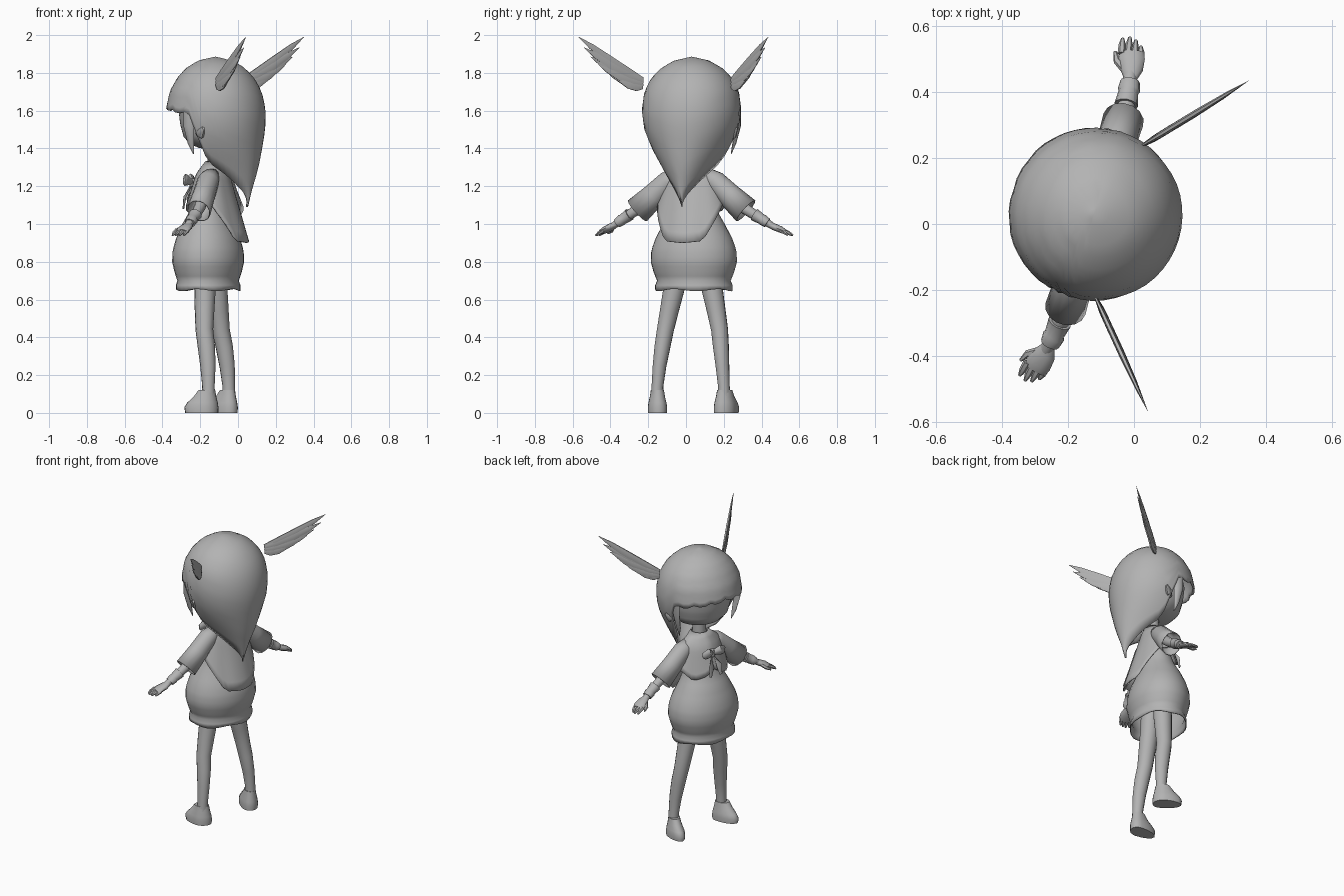
import bpy, bmesh, math
from mathutils import Vector, Matrix

cube = bpy.data.objects.get("Cube")
if cube:
    bpy.data.objects.remove(cube, do_unlink=True)

grey = bpy.data.materials.new("plain grey")
grey.use_nodes = True
tone = (0.45, 0.45, 0.45, 1)
grey.diffuse_color = tone
grey.node_tree.nodes["Principled BSDF"].inputs["Base Color"].default_value = tone

# The figure is made facing -y, then turned to its final heading
PLACE = Matrix.Translation((-0.12, 0.03, 0)) @ Matrix.Rotation(math.radians(-107), 4, 'Z')


def interp(keys, v):
    if v <= keys[0][0]:
        return keys[0][1]
    for (a, p), (b, q) in zip(keys, keys[1:]):
        if v <= b:
            return p + (q - p) * (v - a) / (b - a)
    return keys[-1][1]


def finish(name, bm, thick=0, angle=50):
    bmesh.ops.remove_doubles(bm, verts=bm.verts, dist=0.0005)
    bm.transform(PLACE)
    bmesh.ops.recalc_face_normals(bm, faces=bm.faces)
    me = bpy.data.meshes.new(name)
    bm.to_mesh(me)
    bm.free()
    me.materials.append(grey)
    ob = bpy.data.objects.new(name, me)
    bpy.context.collection.objects.link(ob)
    if thick:
        mod = ob.modifiers.new("thickness", 'SOLIDIFY')
        mod.thickness = thick
        mod.offset = 0
    bpy.ops.object.select_all(action='DESELECT')
    ob.select_set(True)
    bpy.context.view_layer.objects.active = ob
    bpy.ops.object.shade_smooth_by_angle(angle=math.radians(angle))
    return ob


def skin(bm, rings, cap=False):
    for a, b in zip(rings, rings[1:]):
        for i in range(len(a)):
            j = (i + 1) % len(a)
            bm.faces.new((a[i], a[j], b[j], b[i]))
    if cap:
        bm.faces.new(rings[0])
        bm.faces.new(rings[-1])


def sheet(name, shape, cols, rows, thick=0):
    """Closed band of columns; shape(angle from front, 0..1 downwards)."""
    bm = bmesh.new()
    rings = [[bm.verts.new(shape(2 * math.pi * c / cols, r / rows)) for c in range(cols)]
             for r in range(rows + 1)]
    skin(bm, rings)
    return finish(name, bm, thick)


def tube(name, pts, s=1, n=10, cap=True, thick=0):
    """Loft of ellipses along points (x, y, z, horizontal radius, other radius)."""
    bm = bmesh.new()
    rings = []
    path = [Vector((p[0] * s, p[1], p[2])) for p in pts]
    for k, p in enumerate(pts):
        d = (path[min(k + 1, len(pts) - 1)] - path[max(k - 1, 0)]).normalized()
        u = d.cross(Vector((0, 1, 0) if abs(d.z) > 0.9 else (0, 0, 1))).normalized()
        w = d.cross(u)
        rings.append([bm.verts.new(path[k] + u * p[3] * math.cos(t) + w * p[4] * math.sin(t))
                      for t in (2 * math.pi * i / n for i in range(n))])
    skin(bm, rings, cap)
    return finish(name, bm, thick)


def oval(wide, front, back, a, z):
    depth = front if math.cos(a) > 0 else back
    return (wide * math.sin(a), -depth * math.cos(a), z)


# Long hair: rounded cap, short fringe, back falling to a point
HAIR_W = [(1.09, .01), (1.2, .08), (1.3, .14), (1.4, .2), (1.5, .243), (1.6, .258),
          (1.7, .245), (1.77, .21), (1.82, .16), (1.86, .09), (1.88, 0)]
HAIR_B = [(1.09, .175), (1.2, .2), (1.3, .23), (1.5, .26), (1.6, .262),
          (1.7, .24), (1.77, .2), (1.82, .155), (1.86, .09), (1.88, 0)]
HAIR_END = [(0, 1.62), (45, 1.6), (75, 1.58), (85, 1.45), (92, 1.33), (135, 1.2), (180, 1.09)]


def hair_shape(a, t):
    deg = math.degrees(min(a, 2 * math.pi - a))
    end = interp(HAIR_END, deg) + (0.008 * math.cos(deg * 0.28) if deg < 75 else 0)
    z = 1.88 - (1.88 - end) * t ** 1.6
    return oval(interp(HAIR_W, z), interp(HAIR_B, z) * 0.98, interp(HAIR_B, z), a, z)


sheet("hair", hair_shape, 48, 16, 0.012)

# Head and neck
HEAD = [(0, 0), (.03, .07), (.08, .135), (.2, .18), (.38, .2), (.6, .21), (.85, .19), (1, .1)]
sheet("head", lambda a, t: oval(interp(HEAD, t), interp(HEAD, t) * .93, interp(HEAD, t) * .93,
                                a, 1.385 + 0.38 * t), 28, 20)
tube("neck", [(0, 0, 1.25, .045, .045), (0, 0, 1.42, .04, .04)])

# Bell-shaped dress with a flared hem
DRESS = [(.65, .205), (.66, .212), (.7, .195), (.74, .212), (.8, .229), (.86, .226),
         (.92, .205), (.99, .168), (1.06, .13), (1.14, .108), (1.24, .1), (1.3, .05)]


def dress_shape(a, t):
    z = 1.3 - 0.65 * t
    r = interp(DRESS, z)
    x, y, _ = oval(r, r * 0.8, r * 0.8, a, z)
    return (x, y - 0.04 * min(1, (1.3 - z) / 0.3), z + 0.006 * math.sin(5 * a) * (t > .99))


sheet("dress", dress_shape, 32, 26, 0.006)

# Short cape jacket: wavy chest hem, long tail behind
CAPE_END = [(0, 1.12), (20, 1.08), (45, 1.06), (75, 1.12), (100, 1.1), (125, 1.0), (145, .91), (180, .9)]


def cape_shape(a, t):
    deg = math.degrees(min(a, 2 * math.pi - a))
    z = 1.33 + (interp(CAPE_END, deg) - 1.33) * t
    return oval(interp([(0, .05), (.25, .125), (1, .18)], t),
                interp([(0, .05), (.3, .1), (1, .15)], t),
                interp([(0, .05), (.3, .085), (1, .175)], t), a, z)


sheet("cape_jacket", cape_shape, 36, 8, 0.008)
tube("bow_knot", [(0, -.125, 1.2, .018, .018), (0, -.125, 1.24, .018, .018)])

WING_TIPS = [(.375, 1.99), (.345, 1.935), (.305, 1.885), (.26, 1.845), (.215, 1.81), (.16, 1.78)]

for side, s in (("left", 1), ("right", -1)):
    # Hanging lock, ear and bow loop
    tube(side + "_side_lock", [(.235, -.07, 1.62, .012, .035), (.235, -.075, 1.52, .012, .03),
                               (.215, -.07, 1.43, .01, .018), (.2, -.06, 1.37, .002, .002)], s, 8)
    tube(side + "_ear", [(.19, -.02, 1.48, .03, .03), (.225, -.01, 1.49, .025, .04),
                         (.25, .01, 1.51, .006, .015)], s, 8)
    tube(side + "_bow_loop", [(0, -.125, 1.22, .012, .012), (.045, -.15, 1.235, .018, .032),
                              (.075, -.145, 1.225, .012, .026), (.085, -.14, 1.22, .003, .01)], s, 8)
    tube(side + "_bow_tail", [(.005, -.13, 1.21, .01, .006), (.03, -.16, 1.14, .02, .005),
                              (.04, -.165, 1.08, .01, .003)], s, 8)

    # Flared sleeve, arm and wrist bands
    tube(side + "_sleeve", [(.06, 0, 1.27, .04, .035), (.13, 0, 1.225, .055, .055),
                            (.21, 0, 1.15, .056, .062), (.3, 0, 1.07, .06, .072)], s, 14, False, .006)
    tube(side + "_arm", [(.15, 0, 1.19, .03, .03), (.28, 0, 1.09, .03, .03),
                         (.36, -.005, 1.04, .026, .026), (.44, -.02, .99, .02, .018)], s, 12)
    tube(side + "_wrist_band", [(.345, -.005, 1.05, .036, .034), (.385, -.01, 1.025, .03, .028),
                                (.39, -.01, 1.022, .034, .03), (.415, -.014, 1.005, .03, .026)], s, 12)

    # Hand with four fingers and a thumb
    tube(side + "_palm", [(.42, -.015, 1.0, .018, .016), (.45, -.02, .985, .034, .019),
                          (.485, -.03, .97, .04, .018), (.505, -.035, .96, .034, .013)], s, 10)
    for i in range(4):
        y = -.064 + .02 * i
        reach = (.045, .055, .052, .038)[i]
        tube(f"{side}_finger_{i + 1}", [(.49, y, .966, .012, .012),
                                        (.49 + reach * .6, y - .006, .953, .011, .01),
                                        (.49 + reach, y - .01, .94, .005, .005)], s, 6)
    tube(side + "_thumb", [(.445, -.035, .985, .014, .012), (.465, -.07, .965, .012, .011),
                           (.49, -.085, .95, .005, .005)], s, 6)

    # Leg and rounded shoe
    tube(side + "_leg", [(.09, -.03, .82, .06, .06), (.105, -.025, .66, .057, .057),
                         (.13, -.02, .54, .05, .052), (.15, -.015, .44, .045, .047),
                         (.162, .0, .35, .042, .046), (.174, .012, .25, .036, .041),
                         (.184, .018, .14, .031, .033), (.186, .018, .05, .036, .038)], s, 14)
    bm = bmesh.new()
    outline = [(0, 1), (.03, 1.04), (.055, .9), (.085, .62), (.12, .4)]
    rings = []
    for z, k in outline:
        ring = []
        for i in range(16):
            a = 2 * math.pi * i / 16
            fx, fy = .052 * math.sin(a) * (.5 + .5 * k), -math.cos(a)
            fy = fy * (.115 * k if fy < 0 else .056 * (.55 + .45 * k))
            ring.append(bm.verts.new(((.186 + fx - fy * .2) * s, fy + .012, z)))
        rings.append(ring)
    skin(bm, rings, True)
    finish(side + "_shoe", bm)

    # Head wing: fan of flat feathers sweeping up and back
    root, sweep = Vector((.245, .08)), Vector((.746, .666))
    for i, (reach, top) in enumerate(WING_TIPS):
        z0 = 1.765 - .008 * i
        pts = []
        for t, wide, lift in ((0, .012, 0), (.2, .024, -.012), (.5, .026, -.014),
                              (.8, .017, -.006), (1, .001, 0)):
            p = root + sweep * reach * t
            pts.append((p.x, p.y + .003 * (i % 2), z0 + (top - z0) * t + lift, wide * .35, wide))
        tube(f"{side}_wing_feather_{i + 1}", pts, s, 6)
